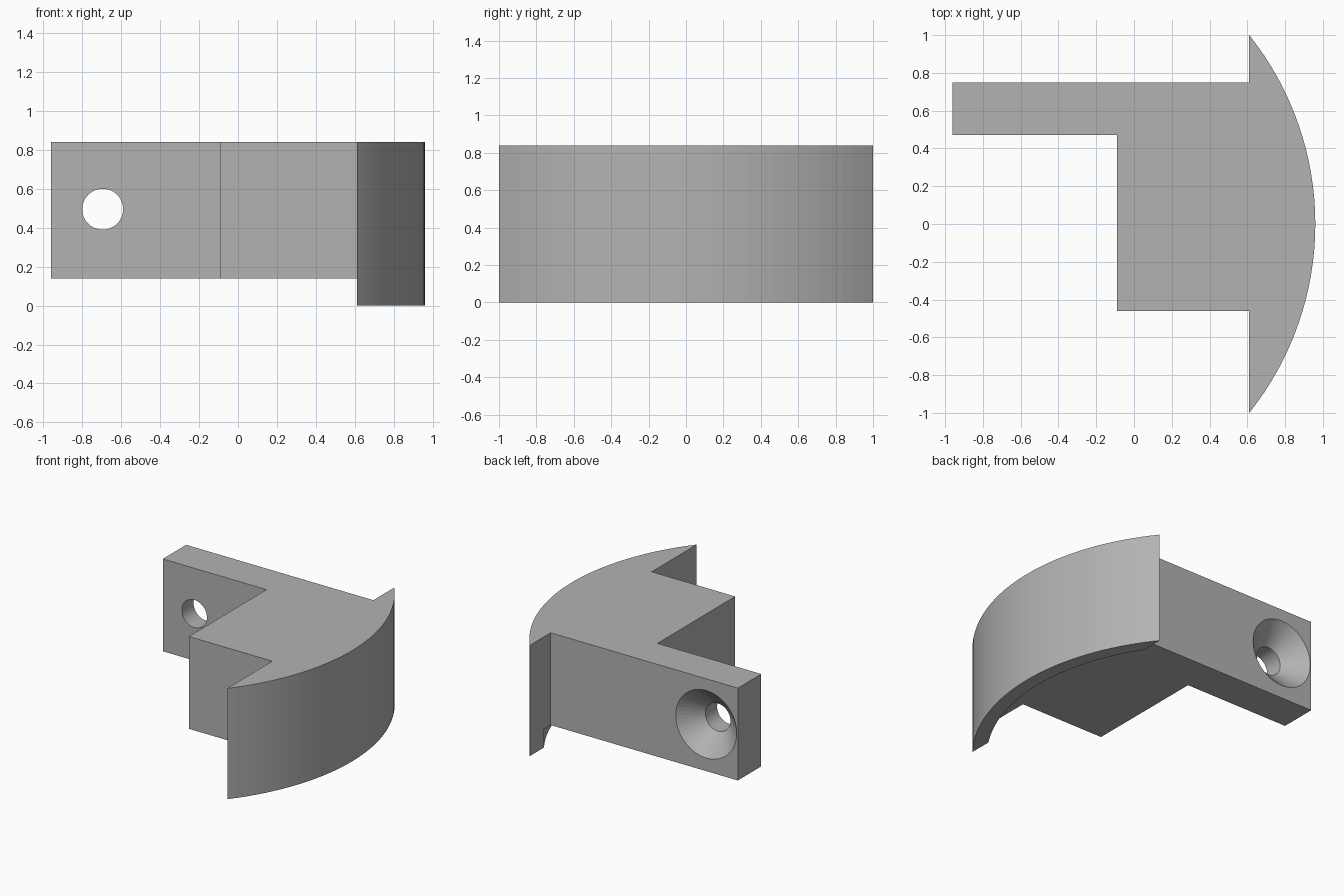
import bpy, bmesh
from math import asin, cos, sin, radians
from mathutils import Matrix

if "Cube" in bpy.data.objects:
    bpy.data.objects.remove(bpy.data.objects["Cube"], do_unlink=True)

TOP, LIP = 0.84, 0.14            # overall height, lip drop below the body
ARC_X, ARC_R = -0.644, 1.604     # centre and radius of the curved face
LIP_R = 1.504                    # inner radius of the lip

grey = bpy.data.materials.new("plain grey")
grey.use_nodes = True
colour = (0.45, 0.45, 0.45, 1)
grey.diffuse_color = colour
grey.node_tree.nodes["Principled BSDF"].inputs["Base Color"].default_value = colour


def add_object(name, bm):
    bmesh.ops.recalc_face_normals(bm, faces=bm.faces)
    mesh = bpy.data.meshes.new(name)
    bm.to_mesh(mesh)
    bm.free()
    mesh.materials.append(grey)
    obj = bpy.data.objects.new(name, mesh)
    bpy.context.collection.objects.link(obj)
    return obj


def add_cone(bm, r_low, r_high, low, high, matrix, segments):
    bmesh.ops.create_cone(bm, cap_ends=True, segments=segments,
                          radius1=r_low, radius2=r_high, depth=high - low,
                          matrix=matrix @ Matrix.Translation((0, 0, (low + high) / 2)))


def cut(obj, cutter):
    cutter.hide_render = True
    mod = obj.modifiers.new("cut", "BOOLEAN")
    mod.operation = "DIFFERENCE"
    mod.solver = "EXACT"
    mod.object = cutter
    bpy.context.view_layer.objects.active = obj
    bpy.ops.object.modifier_apply(modifier=mod.name)
    bpy.data.objects.remove(cutter, do_unlink=True)


# Bracket: arm, block and curved front plate as one extruded outline
half, steps = asin(1 / ARC_R), 32
arc = [(ARC_X + ARC_R * cos(a), ARC_R * sin(a))
       for a in (half * (2 * i / steps - 1) for i in range(steps + 1))]
edge = arc[0][0]
outline = arc + [(edge, 0.75), (-0.96, 0.75), (-0.96, 0.47),
                 (-0.09, 0.47), (-0.09, -0.46), (edge, -0.46)]
bm = bmesh.new()
face = bm.faces.new([bm.verts.new((x, y, 0)) for x, y in outline])
top = bmesh.ops.extrude_face_region(bm, geom=[face])["geom"]
bmesh.ops.translate(bm, vec=(0, 0, TOP),
                    verts=[v for v in top if isinstance(v, bmesh.types.BMVert)])
bracket = add_object("bracket", bm)

# Underside: raise it inside the lip
bm = bmesh.new()
add_cone(bm, LIP_R, LIP_R, -0.5, LIP, Matrix.Translation((ARC_X, 0, 0)), 150)
cut(bracket, add_object("underside_cutter", bm))

# Screw hole through the arm, then its countersink from the back
drill = Matrix.Translation((-0.695, 0, 0.495)) @ Matrix.Rotation(radians(-90), 4, "X")
bm = bmesh.new()
add_cone(bm, 0.105, 0.105, 0.3, 0.9, drill, 48)
cut(bracket, add_object("hole_cutter", bm))
bm = bmesh.new()
slope = (0.256 - 0.105) / 0.14
add_cone(bm, 0.105, 0.256 + slope * 0.05, 0.61, 0.80, drill, 48)
cut(bracket, add_object("countersink_cutter", bm))
